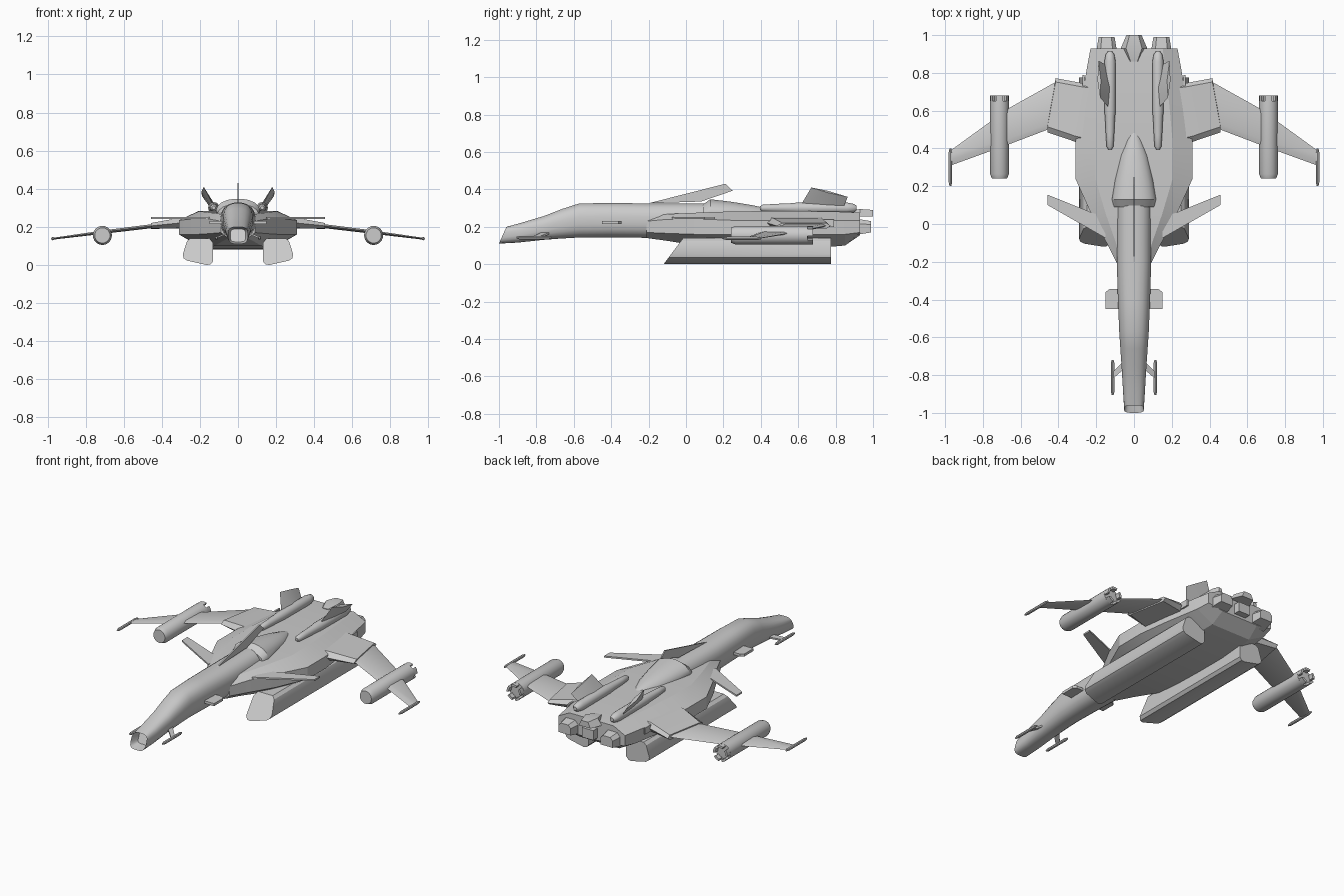
import bpy, bmesh, math
from mathutils import Vector

cube = bpy.data.objects.get("Cube")
if cube:
    bpy.data.objects.remove(cube)

grey = bpy.data.materials.new("hull_grey")
grey.use_nodes = True
GREY = (0.6, 0.6, 0.6, 1)
grey.diffuse_color = GREY
grey.node_tree.nodes["Principled BSDF"].inputs["Base Color"].default_value = GREY


def finish(name, bm, mirror=False, angle=32):
    bmesh.ops.recalc_face_normals(bm, faces=bm.faces)
    me = bpy.data.meshes.new(name)
    bm.to_mesh(me)
    bm.free()
    me.materials.append(grey)
    ob = bpy.data.objects.new(name, me)
    bpy.context.collection.objects.link(ob)
    bpy.ops.object.select_all(action="DESELECT")
    ob.select_set(True)
    bpy.context.view_layer.objects.active = ob
    bpy.ops.object.shade_smooth_by_angle(angle=math.radians(angle))
    if mirror:
        ob.modifiers.new("Mirror", "MIRROR").use_mirror_merge = False
    return ob


def loft(name, rings, mirror=False, angle=32, hollow=0):
    """Skin a list of equal-length rings and close both ends."""
    bm = bmesh.new()
    vs = [[bm.verts.new(p) for p in r] for r in rings]
    n = len(vs[0])
    for a, b in zip(vs, vs[1:]):
        for i in range(n):
            j = (i + 1) % n
            bm.faces.new((a[i], a[j], b[j], b[i]))
    front = bm.faces.new(vs[0])
    bm.faces.new(vs[-1])
    if hollow:
        # sunken opening in the front cap
        bmesh.ops.recalc_face_normals(bm, faces=bm.faces)
        bmesh.ops.inset_region(bm, faces=[front], thickness=0.012)
        bmesh.ops.translate(bm, verts=front.verts, vec=(0, hollow, 0))
    return finish(name, bm, mirror, angle)


def prism(name, pts, offset, mirror=False):
    """Extrude a flat outline along an offset."""
    off = Vector(offset)
    return loft(name, [[Vector(p) - off / 2 for p in pts],
                       [Vector(p) + off / 2 for p in pts]], mirror)


def oval(y, w, lo, hi, n=20, power=0.8, shear=0):
    """Rounded-square ring across the y axis."""
    ring = []
    for i in range(n):
        a = math.tau * (i + 0.5) / n
        c, s = math.cos(a), math.sin(a)
        z = math.copysign(abs(s) ** power, s)
        ring.append((w * math.copysign(abs(c) ** power, c),
                     y + shear * (z + 1) / 2, (lo + hi) / 2 + z * (hi - lo) / 2))
    return ring


def tube(name, x, z, stations, n=16, mirror=True):
    """Round body along y from (y, radius) stations."""
    rings = [[(x + r * math.cos(math.tau * i / n), y, z + r * math.sin(math.tau * i / n))
              for i in range(n)] for y, r in stations]
    return loft(name, rings, mirror)


def box(name, x, y, z, mirror=True):
    pts = [(x[0], y[0], z[0]), (x[1], y[0], z[0]), (x[1], y[0], z[1]), (x[0], y[0], z[1])]
    return loft(name, [pts, [(a, y[1], c) for a, b, c in pts]], mirror)


# long nose and cockpit spine
loft("nose", [oval(-1.0, 0.052, 0.11, 0.2, power=0.6, shear=0.04),
              oval(-0.9, 0.058, 0.115, 0.222, power=0.7, shear=0.02),
              oval(-0.76, 0.066, 0.13, 0.258),
              oval(-0.66, 0.073, 0.137, 0.297),
              oval(-0.57, 0.079, 0.142, 0.326),
              oval(-0.4, 0.086, 0.143, 0.328),
              oval(-0.2, 0.092, 0.14, 0.326),
              oval(0.12, 0.092, 0.14, 0.326)], hollow=0.06)

# collar and tapering spine fairing
loft("spine_fairing", [oval(y, w, 0.2, h, power=0.9) for y, w, h in
                       ((0.09, 0.108, 0.32), (0.13, 0.118, 0.348), (0.24, 0.1, 0.335),
                        (0.36, 0.075, 0.315), (0.45, 0.045, 0.295), (0.51, 0.012, 0.275))])

# broad faceted main body: y, half width, bottom, rim low, rim high, top
body = []
for y, w, lo, r0, r1, hi in ((-0.21, 0.09, 0.14, 0.17, 0.23, 0.25),
                             (-0.1, 0.145, 0.125, 0.165, 0.24, 0.268),
                             (0.05, 0.225, 0.1, 0.16, 0.242, 0.275),
                             (0.24, 0.31, 0.085, 0.16, 0.235, 0.282),
                             (0.43, 0.31, 0.08, 0.16, 0.235, 0.284),
                             (0.62, 0.285, 0.08, 0.16, 0.235, 0.284),
                             (0.85, 0.245, 0.1, 0.16, 0.235, 0.28),
                             (0.93, 0.23, 0.155, 0.17, 0.235, 0.275)):
    half = [(w * 0.55, lo), (w, r0), (w, r1), (w * 0.66, hi)]
    body.append([(x, y, z) for x, z in half] + [(-x, y, z) for x, z in reversed(half)])
loft("main_body", body, angle=20)

# tail fairing and exhaust blocks
loft("tail_fairing", [[(-w, y, 0.255), (w, y, 0.255), (w * 0.6, y, h), (-w * 0.6, y, h)]
                      for y, w, h in ((0.86, 0.03, 0.283), (0.93, 0.07, 0.295), (1.0, 0.04, 0.29))])
loft("exhaust", [[(0.145 + a * w, y, 0.2 + b * h) for a, b in
                  ((-1, -1), (1, -1), (1, 0.4), (0.6, 1), (-0.6, 1), (-1, 0.4))]
                 for y, w, h in ((0.9, 0.055, 0.045), (0.93, 0.052, 0.04), (0.99, 0.042, 0.03))], True)
box("center_exhaust", (-0.04, 0.04), (0.9, 0.97), (0.17, 0.23), False)

# blade antenna on the spine
prism("dorsal_blade", [(0, -0.2, 0.326), (0, 0.21, 0.43), (0, 0.25, 0.393), (0, 0.08, 0.335)],
      (0.007, 0, 0))

# splayed belly tanks with raked fronts
outline = [(0.145, 0.003), (0.165, 0), (0.265, 0.022), (0.285, 0.035), (0.29, 0.055),
           (0.268, 0.125), (0.25, 0.14), (0.15, 0.14), (0.13, 0.115), (0.13, 0.02)]
loft("belly_tank", [[(x, -0.12 + 0.75 * z, z) for x, z in outline],
                    [(x, 0.775, z) for x, z in outline]], True)

# wing roots, outer wings and tips
def wing(name, stations):
    rings = []
    for x, y0, y1, z, t in stations:
        rings.append([(x[0], y0, z), (x[0], y0 + 0.03, z + t), (x[1], y1 - 0.02, z + t),
                      (x[1], y1, z), (x[1], y1 - 0.02, z - t), (x[0], y0 + 0.03, z - t)])
    return loft(name, rings, True)

wing("wing_root", [((0.24, 0.22), 0.42, 0.74, 0.222, 0.03),
                   ((0.31, 0.27), 0.435, 0.745, 0.22, 0.027),
                   ((0.458, 0.415), 0.485, 0.772, 0.205, 0.015)])
wing("outer_wing", [((0.43, 0.4), 0.51, 0.76, 0.208, 0.009),
                    ((0.68, 0.66), 0.415, 0.615, 0.177, 0.008),
                    ((0.97, 0.97), 0.31, 0.39, 0.138, 0.005)])
tube("wingtip_rod", 0.972, 0.138, [(0.2, 0.005), (0.22, 0.009), (0.38, 0.009), (0.4, 0.005)], 8)
box("wing_hinge_fin", (0.262, 0.272), (0.7, 0.79), (0.2, 0.24))

# wing engine pods with pronged exhausts
PX, PZ = 0.712, 0.155
tube("wing_pod", PX, PZ, [(0.24, 0.04), (0.265, 0.05), (0.65, 0.05), (0.651, 0.035)], 24)
for k in range(5):
    mid = math.tau * k / 5 + math.pi / 2
    arc = [(r, mid + s * d) for r, s in ((0.05, 1), (0.036, -1)) for d in (-0.4, 0, 0.4)]
    pts = [(PX + r * math.cos(a), 0.663, PZ + r * math.sin(a)) for r, a in arc]
    prism("pod_prong_%d" % (k + 1), pts, (0, 0.034, 0), True)

# forward canards
prism("canard", [(0.457, 0.155, 0.247), (0.457, 0.1, 0.247), (0.15, -0.075, 0.247),
                 (0.15, 0.06, 0.247), (0.21, 0.055, 0.247)], (0, 0, 0.01), True)
# stub fins beside the cockpit
prism("stub_fin", [(0.07, -0.45, 0.222), (0.15, -0.45, 0.222), (0.15, -0.36, 0.222),
                   (0.13, -0.345, 0.222), (0.07, -0.345, 0.222)], (0, 0, 0.016), True)

# nose probes on swept struts
tube("probe", 0.113, 0.142, [(-0.905, 0.005), (-0.89, 0.009), (-0.735, 0.009), (-0.72, 0.005)], 8)
prism("probe_strut", [(0.05, -0.765, 0.17), (0.113, -0.82, 0.143), (0.113, -0.785, 0.143),
                      (0.05, -0.72, 0.17)], (0, 0, 0.01), True)

# dorsal pods with canted tail fins
tube("dorsal_pod", 0.127, 0.3, [(0.395, 0.009), (0.41, 0.018), (0.47, 0.022), (0.56, 0.026),
                                (0.6, 0.03), (0.86, 0.03), (0.9, 0.022), (0.912, 0.012)])
box("pod_pylon", (0.11, 0.144), (0.5, 0.88), (0.265, 0.3))
loft("tail_fin", [[(0.128, 0.61, 0.31), (0.139, 0.72, 0.304), (0.145, 0.84, 0.3), (0.121, 0.72, 0.316)],
                  [(0.18, 0.67, 0.41), (0.193, 0.76, 0.382), (0.188, 0.865, 0.36),
                   (0.175, 0.76, 0.392)]], True)
